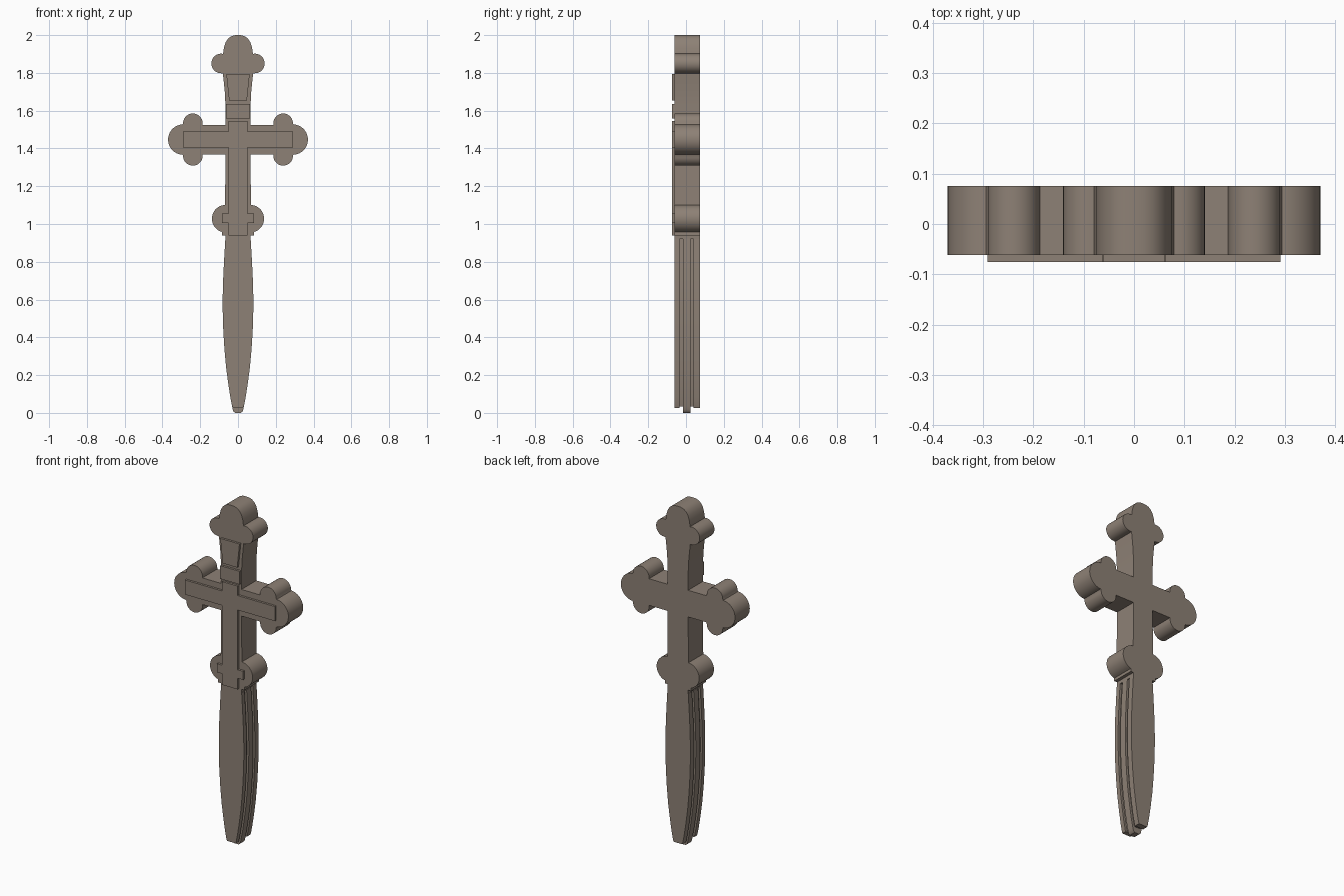
import bpy, bmesh, math

if "Cube" in bpy.data.objects:
    bpy.data.objects.remove(bpy.data.objects["Cube"])

BACK, FRONT, RELIEF = 0.075, -0.062, -0.075

metal = bpy.data.materials.new("warm grey metal")
metal.diffuse_color = (0.27, 0.22, 0.18, 1)
metal.use_nodes = True
metal.node_tree.nodes["Principled BSDF"].inputs["Base Color"].default_value = metal.diffuse_color


def slab(name, half, y0, y1):
    """Mirror a right-hand outline (top to bottom) and extrude it along y."""
    pts = half + [(-x, z) for x, z in reversed(half) if x > 1e-5]
    bm = bmesh.new()
    face = bm.faces.new([bm.verts.new((x, y0, z)) for x, z in pts])
    bmesh.ops.remove_doubles(bm, verts=bm.verts, dist=1e-5)
    out = bmesh.ops.extrude_face_region(bm, geom=bm.faces[:])
    moved = [v for v in out["geom"] if isinstance(v, bmesh.types.BMVert)]
    bmesh.ops.translate(bm, verts=moved, vec=(0, y1 - y0, 0))
    bmesh.ops.recalc_face_normals(bm, faces=bm.faces[:])
    mesh = bpy.data.meshes.new(name)
    bm.to_mesh(mesh)
    bm.free()
    mesh.materials.append(metal)
    ob = bpy.data.objects.new(name, mesh)
    bpy.context.collection.objects.link(ob)
    bpy.ops.object.select_all(action='DESELECT')
    ob.select_set(True)
    bpy.context.view_layer.objects.active = ob
    bpy.ops.object.shade_smooth_by_angle(angle=math.radians(32))
    return ob


def arc(cx, cz, rx, rz, a0, a1, n=14):
    return [(cx + rx * math.cos(math.radians(a0 + (a1 - a0) * i / n)),
             cz + rz * math.sin(math.radians(a0 + (a1 - a0) * i / n)))
            for i in range(n + 1)]


# Cross body: trefoil head, lobed arms, round lower lobes
MID = 1.447
arm_top = [(0.066, 1.525), (0.187, 1.525)]
arm_top += arc(0.239, 1.533, 0.052, 0.052, 180, 0)
arm_top += arc(0.291, MID, 0.079, 0.08, 88, 0)
arm_bottom = [(x, 2 * MID - z) for x, z in reversed(arm_top[:-1])]
outline = [(0, 2.0), (0.02, 1.999), (0.038, 1.993), (0.053, 1.981),
           (0.066, 1.961), (0.074, 1.935), (0.079, 1.901)]
outline += arc(0.089, 1.85, 0.052, 0.052, 85, -90)
outline += [(0.080, 1.797), (0.075, 1.75), (0.070, 1.70), (0.067, 1.64), (0.066, 1.58)]
outline += arm_top + arm_bottom
outline += arc(0.066, 1.028, 0.072, 0.073, 88, -75)
outline += [(0.085, 0.955), (0.085, 0.94), (0.066, 0.94), (0.066, 0.92)]
slab("cross_body", outline, FRONT, BACK)

# Blade handle: three layers with a recessed core making the side grooves
PROFILE = [(0.067, 0.92), (0.073, 0.82), (0.078, 0.72), (0.081, 0.62),
           (0.081, 0.54), (0.078, 0.44), (0.072, 0.34), (0.063, 0.24),
           (0.051, 0.15), (0.040, 0.08), (0.031, 0.035)]


def blade(name, y0, y1, inset=0.0, tip=()):
    slab(name, [(x - inset, z) for x, z in PROFILE] + list(tip), y0, y1)


outer_tip = [(0.028, 0.027)]
blade("blade_front_layer", FRONT, -0.035, tip=outer_tip)
blade("blade_middle_layer", -0.016, 0.025,
      tip=[(0.028, 0.018), (0.023, 0.006), (0.015, 0.0)])
blade("blade_back_layer", 0.041, BACK, tip=outer_tip)
blade("blade_core", -0.05, 0.06, inset=0.013)

# Raised relief on the front
slab("relief_cross", [(0.05, 1.545), (0.05, 1.49), (0.291, 1.49), (0.291, 1.405),
                      (0.05, 1.405), (0.05, 1.055), (0.085, 1.055), (0.085, 1.005),
                      (0.05, 1.005), (0.05, 0.94)], RELIEF, FRONT)
slab("relief_band", [(0.063, 1.635), (0.063, 1.558)], RELIEF, FRONT)
slab("relief_head_panel", [(0.062, 1.795), (0.047, 1.653)], RELIEF, FRONT)
